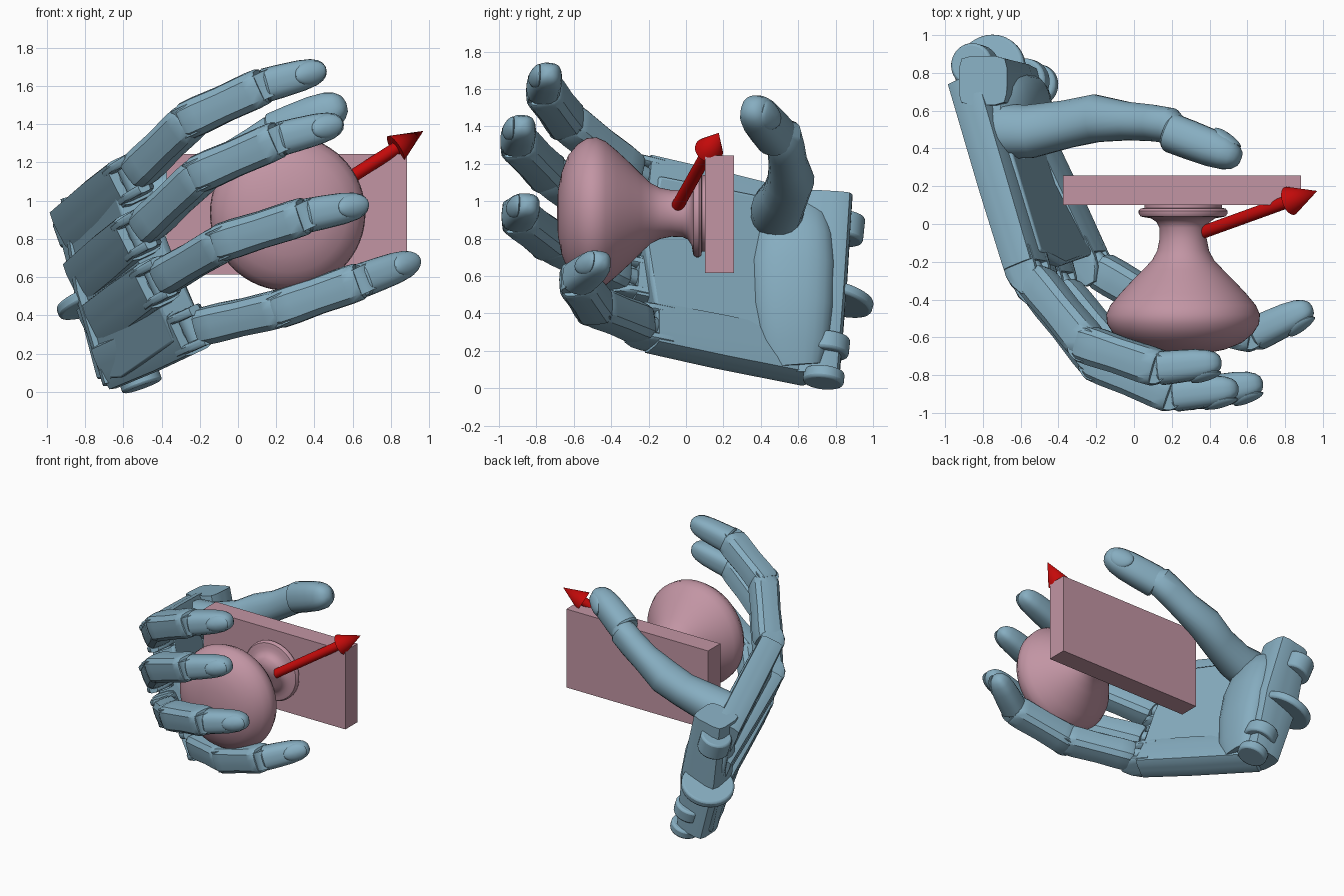
import bpy, bmesh, math
from mathutils import Vector as V

if "Cube" in bpy.data.objects:
    bpy.data.objects.remove(bpy.data.objects["Cube"])

ACROSS = V((0.42, 0.0, -0.9)).normalized()   # direction across the palm


def mat(name, col):
    m = bpy.data.materials.new(name)
    m.diffuse_color = (*col, 1)
    m.use_nodes = True
    m.node_tree.nodes["Principled BSDF"].inputs["Base Color"].default_value = m.diffuse_color
    return m


BLUE = mat("hand_blue", (0.24, 0.42, 0.53))
PINK = mat("knob_pink", (0.54, 0.30, 0.37))
RED = mat("arrow_red", (0.55, 0.003, 0.003))


def make(name, bm, m, bevel=0.0, angle=35):
    bmesh.ops.recalc_face_normals(bm, faces=bm.faces)
    me = bpy.data.meshes.new(name)
    bm.to_mesh(me)
    bm.free()
    ob = bpy.data.objects.new(name, me)
    bpy.context.collection.objects.link(ob)
    me.materials.append(m)
    bpy.ops.object.select_all(action='DESELECT')
    ob.select_set(True)
    bpy.context.view_layer.objects.active = ob
    if bevel:
        b = ob.modifiers.new("bevel", 'BEVEL')
        b.width, b.segments = bevel, 2
    bpy.ops.object.shade_smooth_by_angle(angle=math.radians(angle))
    return ob


def loft(name, secs, m=BLUE, side=ACROSS, n=20, power=3.0, bevel=0.0):
    """secs: (point, width, depth); superellipse rings joined along the points."""
    bm, rings = bmesh.new(), []
    pts = [V(s[0]) for s in secs]
    for i, (_, w, d) in enumerate(secs):
        t = (pts[min(i + 1, len(pts) - 1)] - pts[max(i - 1, 0)]).normalized()
        s = (side - t * side.dot(t)).normalized()
        u = s.cross(t)
        ring = []
        for k in range(n):
            a = 2 * math.pi * (k + 0.5) / n
            c, q = math.cos(a), math.sin(a)
            r = (abs(c) ** power + abs(q) ** power) ** (-1 / power)
            ring.append(bm.verts.new(pts[i] + s * c * r * w / 2 + u * q * r * d / 2))
        rings.append(ring)
    for a, b in zip(rings, rings[1:]):
        for k in range(n):
            bm.faces.new((a[k], a[(k + 1) % n], b[(k + 1) % n], b[k]))
    bm.faces.new(rings[0])
    bm.faces.new(rings[-1])
    return make(name, bm, m, bevel)


def segment(name, a, b, w0, w1, tip=False, side=ACROSS, power=4.0, depth=1.0, n=20):
    a, b = V(a), V(b)
    prof = [(0, .88), (.05, .98), (.2, 1), (.5, .96), (.85, 1), (.97, .98), (1, .9)]
    if tip:
        prof = [(0, .9), (.03, 1), (.3, 1), (.6, .97), (.8, .86), (.91, .68), (.97, .46), (1, .18)]
    secs = []
    for f, k in prof:
        w = (w0 + (w1 - w0) * f) * k
        secs.append((a.lerp(b, f), w, w * depth))
    return loft(name, secs, side=side, power=power, n=n)


def disc(name, c, axis, r, h, m=BLUE, r2=None, n=32, bevel=0.0):
    bm = bmesh.new()
    bmesh.ops.create_cone(bm, cap_ends=True, segments=n, radius1=r,
                          radius2=r if r2 is None else r2, depth=h)
    bm.transform(V(axis).to_track_quat('Z', 'Y').to_matrix().to_4x4())
    bmesh.ops.translate(bm, vec=V(c), verts=bm.verts)
    return make(name, bm, m, bevel)


def nail(name, a, b, w, back, side, lift=.43):
    """Flat oval plate on the back of a fingertip."""
    a, b = V(a), V(b)
    t = (b - a).normalized()
    s = (side - t * side.dot(t)).normalized()
    u = s.cross(t)
    if u.dot(back) < 0:
        u = -u
    c = a.lerp(b, 0.74) + u * w * lift
    bm = bmesh.new()
    bmesh.ops.create_uvsphere(bm, u_segments=20, v_segments=10, radius=1)
    for v in bm.verts:
        x, y, z = v.co
        v.co = c + t * x * 0.085 + s * y * w * 0.38 + u * (z * 0.022 - 0.1 * w * x - .1 * w * y * y)
    make(name, bm, BLUE)


# fingers: knuckle, middle joint, end joint, tip, matching wrist point
fingers = {
    "index": ((-.56, -.25, 1.12), (-.24, -.64, 1.43), (.13, -.765, 1.60), (.46, -.73, 1.69), (-.86, .76, .87)),
    "middle": ((-.52, -.31, .83), (-.18, -.74, 1.15), (.21, -.905, 1.32), (.55, -.87, 1.41), (-.79, .76, .60)),
    "ring": ((-.42, -.31, .58), (-.06, -.73, .79), (.35, -.90, .92), (.68, -.84, .985), (-.72, .74, .36)),
    "little": ((-.24, -.21, .33), (.24, -.49, .44), (.64, -.585, .58), (.94, -.44, .69), (-.65, .66, .15)),
}
for nm, (k, p, d, tip, w) in fingers.items():
    k, p, d, tip, w = map(V, (k, p, d, tip, w))
    g = (p - k).normalized()
    out = (k - w).normalized()
    segment(nm + "_proximal", k + g * .06, p, .2, .2, n=16)
    segment(nm + "_middle", p - (d - p) * .1, d, .205, .2, n=16)
    segment(nm + "_tip", d + (tip - d) * .02, tip, .18, .16, tip=True, power=3)
    nail(nm + "_nail", d, tip, .165, V((0, -1, 0.2)), ACROSS)
    disc(nm + "_middle_pin", p, ACROSS, .09, .16)
    disc(nm + "_end_pin", d, ACROSS, .08, .14)
    # hinge at the knuckle: link, pin and two fork cheeks
    loft(nm + "_link", [(k - out * .08, .09, .12), (k + g * .14, .09, .12)])
    disc(nm + "_knuckle_pin", k, ACROSS, .05, .2)
    for s in (-1, 1):
        c = k + ACROSS * s * .085
        loft(nm + "_fork", [(c - out * .12, .05, .18), (c, .05, .18),
                            (c + out * .06, .05, .15), (c + out * .12, .05, .06)], power=5)
    # metacarpal bar inside the palm
    loft(nm + "_metacarpal", [(w, .25, .19), (k.lerp(w, .45), .26, .19), (k - out * .03, .25, .18)],
         power=8)

# palm slab, outlined from knuckles round to the wrist
N = V((.83, .25, .44)).normalized()
corners = [V(c) for c in ((-.57, -.17, 1.1), (-.45, -.24, .72), (-.25, -.17, .30),
                          (-.54, .42, .11), (-.66, .76, .10), (-.87, .83, .90))]
bm = bmesh.new()
top = [bm.verts.new(c + N * .095) for c in corners]
bot = [bm.verts.new(c - N * .095) for c in corners]
bm.faces.new(top)
bm.faces.new(bot)
for i in range(len(corners)):
    j = (i + 1) % len(corners)
    bm.faces.new((top[i], top[j], bot[j], bot[i]))
make("palm", bm, BLUE, .02)

# wrist block with hinge lobes and flange
loft("wrist_block", [((-.80, .76, 1.03), .26, .26), ((-.70, .73, .55), .26, .32), ((-.59, .70, .06), .24, .24)],
     side=V((0, 1, 0)), power=6)
wa = V((.33, -.1, -.92)).normalized()
wt = V((-.865, .845, .92))
disc("wrist_top_lobe", wt + wa * .07, wa, .115, .14, bevel=.015)
disc("wrist_flange", (-.76, .81, .48), (-.35, .25, .92), .195, .06, bevel=.015)
wt = V((-.82, .83, .92))
disc("wrist_mid_lobe", wt + wa * .74, wa, .12, .1, bevel=.015)
disc("wrist_low_lobe", wt + wa * .92, wa, .11, .07, bevel=.015)

# thumb mound: broad rounded pad from the wrist up to the thumb root
loft("thumb_mound", [((-.53, .58, .12), .30, .18), ((-.54, .57, .25), .40, .22),
                     ((-.57, .57, .44), .44, .27), ((-.63, .57, .66), .46, .30),
                     ((-.68, .58, .82), .42, .28), ((-.73, .60, .93), .34, .22),
                     ((-.76, .62, .99), .22, .12)], side=V((0, 1, 0)), power=2.6, n=28)
TS = V((-.35, .25, .9))
loft("thumb_shaft", [((-.81, .50, .88), .14, .14), ((-.77, .50, .90), .25, .24),
                     ((-.68, .49, .93), .30, .29), ((-.55, .49, .96), .27, .28),
                     ((-.35, .53, 1.03), .24, .25), ((-.2, .56, 1.11), .25, .25),
                     ((-.03, .545, 1.20), .22, .2), ((.1, .535, 1.28), .22, .19),
                     ((.19, .52, 1.34), .22, .19), ((.235, .49, 1.365), .16, .14)],
     side=TS, power=2.3)
segment("thumb_tip", (.19, .485, 1.345), (.56, .345, 1.51), .23, .22, tip=True, side=TS, power=2.5, depth=.9)
nail("thumb_nail", (.19, .485, 1.345), (.56, .345, 1.51), .2, V((.3, .6, .5)), TS, .42)

# door knob turned around the y axis
profile = [(-.69, 0), (-.685, .12), (-.665, .22), (-.63, .31), (-.58, .37), (-.53, .402), (-.48, .407),
           (-.43, .385), (-.37, .335), (-.3, .27), (-.24, .21), (-.19, .163), (-.14, .137), (-.08, .125),
           (-.02, .126), (.01, .14), (.03, .17), (.035, .2), (.04, .225), (.055, .235), (.07, .235),
           (.082, .225), (.085, .205), (.12, .205)]
bm = bmesh.new()
vs = [bm.verts.new((.26 + r, y, .935)) for y, r in profile]
es = [bm.edges.new(p) for p in zip(vs, vs[1:])]
bmesh.ops.spin(bm, geom=vs + es, cent=(.26, 0, .935), axis=(0, 1, 0), angle=2 * math.pi, steps=64)
bmesh.ops.remove_doubles(bm, verts=bm.verts, dist=1e-4)
make("door_knob", bm, PINK)

# backing plate
bm = bmesh.new()
bmesh.ops.create_cube(bm, size=1)
for v in bm.verts:
    v.co = (.255 + v.co.x * 1.26, .178 + v.co.y * .155, .93 + v.co.z * .63)
make("door_plate", bm, PINK)

# direction arrow
a, b = V((.36, -.045, .975)), V((.97, .175, 1.365))
dr = (b - a).normalized()
h = b - dr * .18
disc("arrow_shaft", (a + h) / 2, dr, .034, (h - a).length, RED)
disc("arrow_head", h + dr * .09, dr, .078, .18, RED, r2=0)
